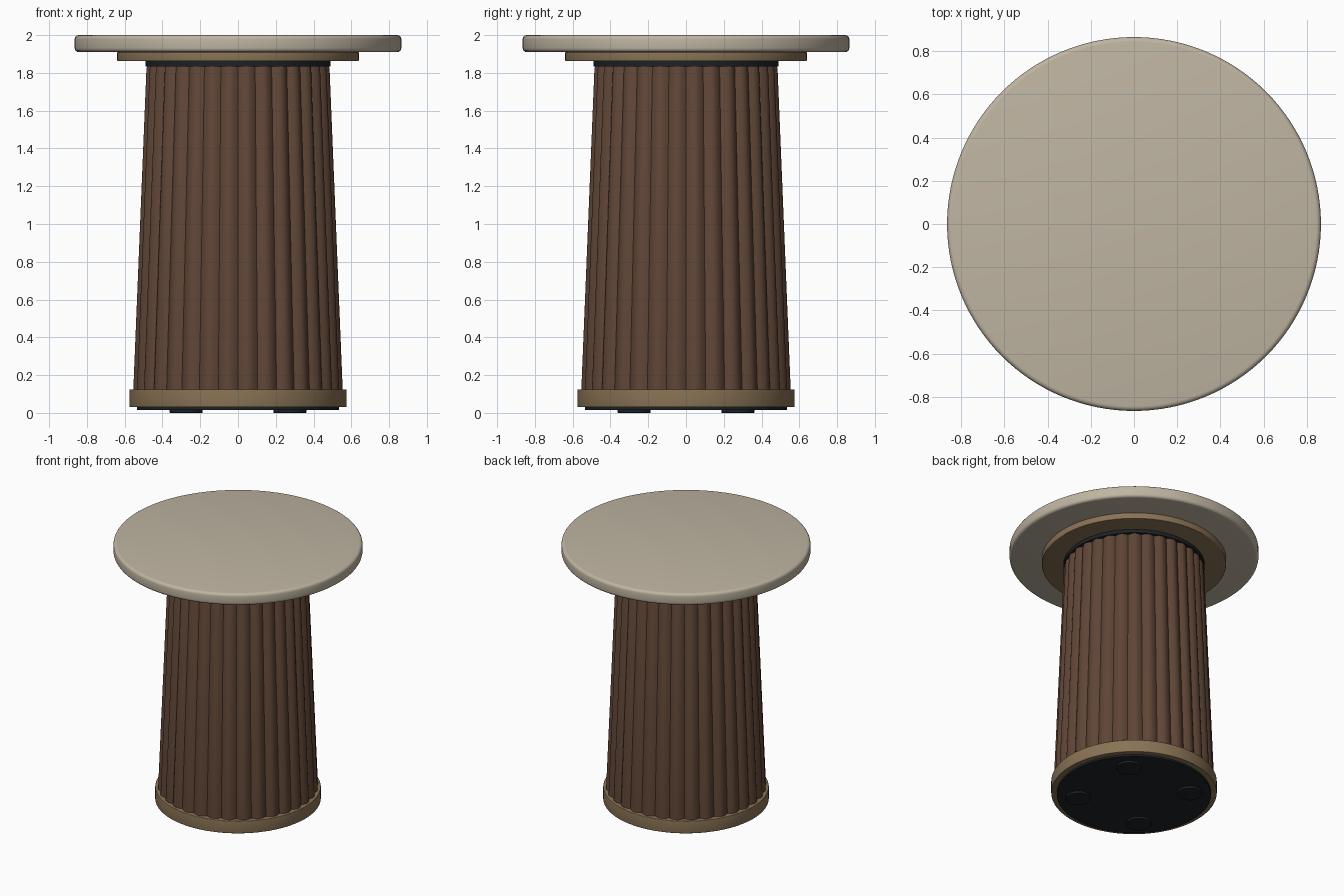
import bpy, bmesh
from math import sin, cos, pi, radians

cube = bpy.data.objects.get("Cube")
if cube:
    bpy.data.objects.remove(cube)


def material(name, color, roughness=0.6):
    m = bpy.data.materials.new(name)
    m.use_nodes = True
    m.diffuse_color = (*color, 1)
    bsdf = next(n for n in m.node_tree.nodes if n.type == 'BSDF_PRINCIPLED')
    bsdf.inputs["Base Color"].default_value = (*color, 1)
    bsdf.inputs["Roughness"].default_value = roughness
    return m


STONE = material("warm stone", (0.52, 0.46, 0.36))
BRASS = material("aged brass", (0.25, 0.17, 0.09))
WOOD = material("dark walnut", (0.115, 0.06, 0.037))
BLACK = material("charcoal", (0.012, 0.016, 0.018))


def finish(name, bm, mat, angle=35):
    mesh = bpy.data.meshes.new(name)
    bmesh.ops.recalc_face_normals(bm, faces=bm.faces)
    bm.to_mesh(mesh)
    bm.free()
    mesh.materials.append(mat)
    obj = bpy.data.objects.new(name, mesh)
    bpy.context.collection.objects.link(obj)
    bpy.ops.object.select_all(action='DESELECT')
    obj.select_set(True)
    bpy.context.view_layer.objects.active = obj
    bpy.ops.object.shade_smooth_by_angle(angle=radians(angle))
    return obj


def disc(name, radius, bottom, top, mat, bevel=0.0, x=0, y=0, sides=128):
    bm = bmesh.new()
    bmesh.ops.create_cone(bm, cap_ends=True, segments=sides, radius1=radius,
                          radius2=radius, depth=top - bottom)
    bmesh.ops.translate(bm, verts=bm.verts, vec=(x, y, (top + bottom) / 2))
    if bevel:
        rims = [e for e in bm.edges if abs(e.verts[0].co.z - e.verts[1].co.z) < 1e-5]
        bmesh.ops.bevel(bm, geom=rims, offset=bevel, segments=4, profile=0.5,
                        affect='EDGES')
    return finish(name, bm, mat)


def fluted_column(name, flutes, steps, profile, depth, mat):
    """Loft rounded reeds through (radius, height) rings."""
    bm = bmesh.new()
    count = flutes * steps
    rings = []
    for radius, z in profile:
        ring = []
        for i in range(count):
            a = 2 * pi * i / count
            r = radius - depth * (1 - abs(sin(flutes * a / 2)))
            ring.append(bm.verts.new((r * cos(a), r * sin(a), z)))
        rings.append(ring)
    for low, high in zip(rings, rings[1:]):
        for i in range(count):
            j = (i + 1) % count
            bm.faces.new((low[i], low[j], high[j], high[i]))
    bm.faces.new(rings[0][::-1])
    bm.faces.new(rings[-1])
    return finish(name, bm, mat, 50)


# Top and its supports
disc("table_top", 0.865, 1.91, 2.0, STONE, 0.022)
disc("top_support_plate", 0.64, 1.862, 1.91, BRASS, 0.005)
disc("shadow_ring", 0.49, 1.835, 1.862, BLACK)

# Tapered fluted pedestal
fluted_column("fluted_column", 32, 10,
              [(0.557, 0.12), (0.555, 0.17), (0.487, 1.825), (0.482, 1.837)],
              0.022, WOOD)

# Base
disc("base_ring", 0.575, 0.03, 0.125, BRASS, 0.004)
disc("base_underside", 0.535, 0.016, 0.035, BLACK)
for side, x in (("left", 0.275), ("right", -0.275)):
    for end, y in (("front", -0.275), ("back", 0.275)):
        disc(f"foot_{end}_{side}", 0.087, 0.0, 0.02, BLACK, 0.003, x, y, 32)
